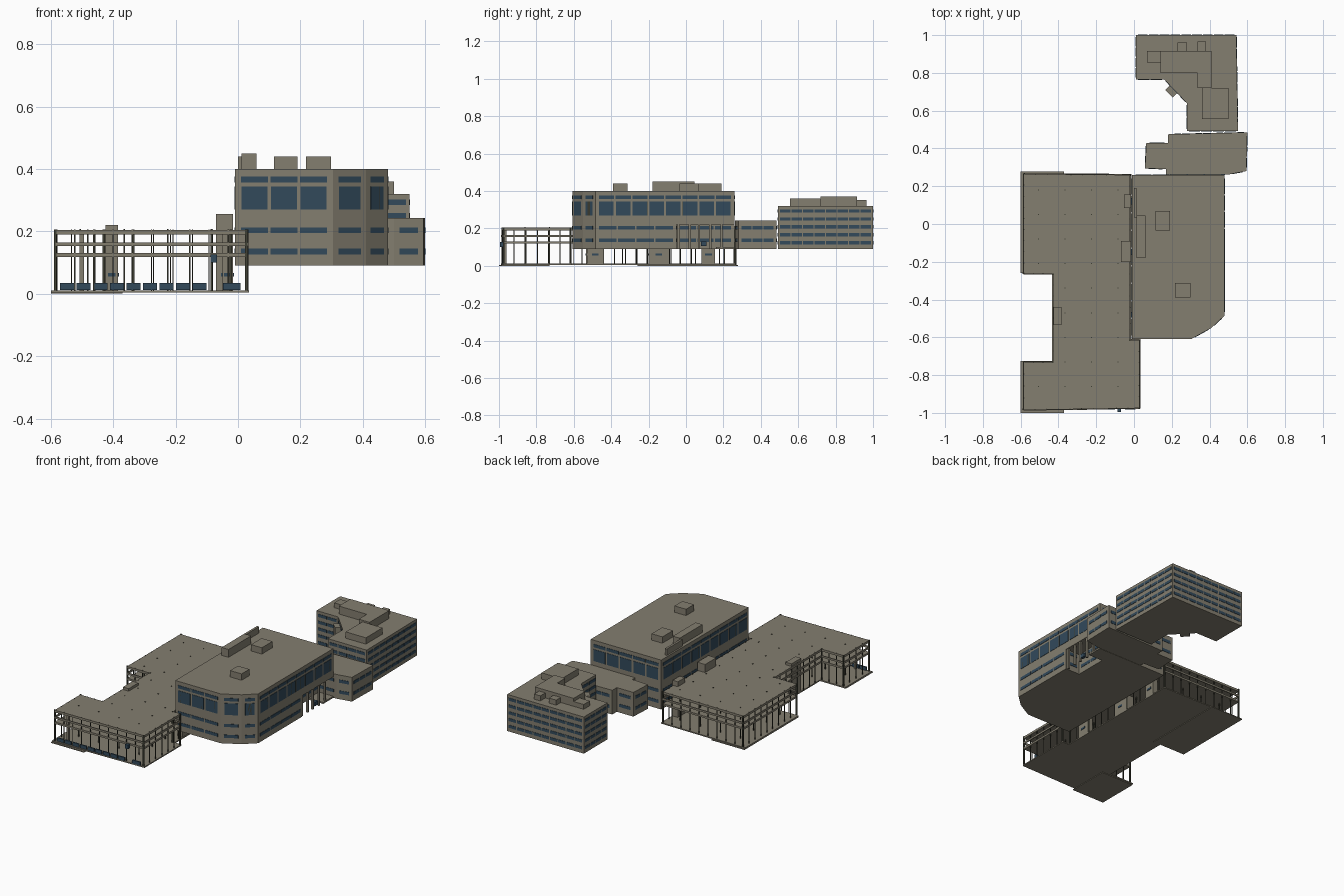
import bpy, bmesh
from mathutils import Vector

cube = bpy.data.objects.get("Cube")
if cube:
    bpy.data.objects.remove(cube)


def material(name, rgb):
    m = bpy.data.materials.new(name)
    m.use_nodes = True
    m.diffuse_color = (*rgb, 1)
    m.node_tree.nodes["Principled BSDF"].inputs["Base Color"].default_value = (*rgb, 1)
    return m


STONE = material("warm grey stone", (0.23, 0.21, 0.16))
GLASS = material("dark blue glass", (0.032, 0.068, 0.105))
METAL = material("dark olive metal", (0.05, 0.052, 0.036))


def prism(bm, pts, z0, z1):
    """Closed solid above a counter-clockwise outline."""
    low = [bm.verts.new((x, y, z0)) for x, y in pts]
    top = [bm.verts.new((x, y, z1)) for x, y in pts]
    bm.faces.new(low[::-1])
    bm.faces.new(top)
    for i in range(len(pts)):
        j = (i + 1) % len(pts)
        bm.faces.new((low[i], low[j], top[j], top[i]))


def rect(x0, x1, y0, y1):
    return [(x0, y0), (x1, y0), (x1, y1), (x0, y1)]


def square(p, r):
    return rect(p[0] - r, p[0] + r, p[1] - r, p[1] + r)


def build(name, mat, solids):
    """One object from a list of (outline, bottom, top)."""
    bm = bmesh.new()
    for pts, z0, z1 in solids:
        prism(bm, pts, z0, z1)
    me = bpy.data.meshes.new(name)
    bm.to_mesh(me)
    bm.free()
    me.materials.append(mat)
    ob = bpy.data.objects.new(name, me)
    bpy.context.collection.objects.link(ob)
    return ob


def edges(poly):
    for i, p in enumerate(poly):
        a, b = Vector(p), Vector(poly[(i + 1) % len(poly)])
        d = (b - a).normalized()
        yield a, b, d, Vector((d.y, -d.x))


def strips(poly, z0, z1, pitch, gap, margin=0.015):
    """Window plates along every wall of an outline."""
    out = []
    for a, b, d, n in edges(poly):
        length = (b - a).length - 2 * margin
        if length < 0.03:
            continue
        count = max(1, round(length / pitch))
        w = length / count
        for k in range(count):
            s = a + d * (margin + k * w + gap / 2)
            e = s + d * (w - gap)
            out.append(([s + n * 0.002, e + n * 0.002, e - n * 0.003, s - n * 0.003][::-1][::-1], z0, z1))
    # outline runs outside edge first, so reverse to stay counter-clockwise
    return [([q[0], q[1], q[2], q[3]], lo, hi) for q, lo, hi in out]


def ring(poly, z0, z1, t):
    """Thin band following an outline."""
    return [([a + n * t, b + n * t, b - n * t, a - n * t], z0, z1) for a, b, d, n in edges(poly)]


# ---- Parking deck
deck = [(-0.585, -0.985), (0.03, -0.975), (0.03, -0.615), (-0.02, -0.615), (-0.02, 0.26),
        (-0.585, 0.265), (-0.585, -0.265), (-0.43, -0.265), (-0.43, -0.73), (-0.585, -0.73)]
ground = [(-0.6, -0.99), (0.035, -0.978), (0.035, -0.61), (-0.012, -0.61), (-0.012, 0.265),
          (-0.6, 0.27), (-0.6, -0.26), (-0.425, -0.26), (-0.425, -0.725), (-0.6, -0.725)]
build("ground_slab", STONE, [(ground, 0.004, 0.011)])
build("ground_apron", STONE, [(rect(-0.6, -0.37, -1.0, -0.73), 0, 0.005),
                              (rect(-0.6, -0.37, -0.26, 0.277), 0, 0.005)])
build("deck_floor", STONE, [(deck, 0.118, 0.13)])
build("deck_rail", STONE, ring(deck, 0.153, 0.165, 0.003))
build("deck_roof", STONE, [(deck, 0.19, 0.204)])

posts = []
for a, b, d, n in edges(deck):
    count = max(1, round((b - a).length / 0.06))
    for k in range(count):
        p = a.lerp(b, k / count) - n * 0.003
        posts.append((square(p, 0.004 if k == 0 else 0.002), 0.011, 0.206))
for i in range(4):
    for j in range(9):
        x, y = -0.505 + 0.14 * i, -0.86 + 0.13 * j
        if x > -0.45 or not -0.74 < y < -0.25:
            posts.append((square((x, y), 0.0025), 0.011, 0.207))
build("deck_posts", METAL, posts)
build("deck_wide_post", STONE, [(rect(-0.508, -0.494, -0.975, -0.96), 0.011, 0.19)])

# ---- Low glazed barrier along the front
panels = [(rect(-0.57 + 0.053 * i, -0.525 + 0.053 * i, -0.982, -0.974), 0.012, 0.034) for i in range(9)]
panels.append((rect(-0.048, 0.008, -0.982, -0.974), 0.012, 0.034))
build("front_barrier", GLASS, panels)
build("front_sign", GLASS, [(rect(-0.088, -0.068, -0.995, -0.976), 0.1, 0.126)])

# ---- Stair towers
towers = [(-0.07, -0.016, -0.2, -0.09, 0.255), (-0.052, -0.016, 0.085, 0.155, 0.235),
          (-0.425, -0.385, -0.535, -0.44, 0.22), (-0.05, -0.016, -0.53, -0.44, 0.19)]
build("stair_towers", STONE, [(rect(*t[:4]), 0.011, t[4]) for t in towers])
signs = []
for x0, x1, y0, y1, top in towers:
    cx, cy = (x0 + x1) / 2, (y0 + y1) / 2
    signs += [(rect(cx - 0.012, cx + 0.012, y0 - 0.003, y0), 0.055, 0.067),
              (rect(x1, x1 + 0.003, cy - 0.018, cy + 0.018), 0.055, 0.067)]
build("tower_signs", GLASS, signs)

# ---- Main block: full outline above, entrance recess below
south = [(-0.01, -0.608), (0.305, -0.608), (0.41, -0.55), (0.48, -0.485)]
main = south + [(0.48, 0.26), (-0.01, 0.26)]
recessed = south + [(0.48, -0.05), (0.38, -0.05), (0.38, 0.26), (-0.01, 0.26)]
build("main_upper", STONE, [(main, 0.222, 0.4)])
build("main_lower", STONE, [(recessed, 0.09, 0.222)])
build("main_thin_windows", GLASS, strips(main, 0.357, 0.376, 0.095, 0.008))
build("main_tall_windows", GLASS, strips(main, 0.27, 0.343, 0.095, 0.012))
build("main_low_windows", GLASS, strips(recessed, 0.194, 0.213, 0.095, 0.008)
      + strips(recessed, 0.126, 0.145, 0.095, 0.008))
build("window_mullions", METAL, strips(main, 0.27, 0.343, 0.0475, 0.0455))
build("recess_columns", STONE, [(square((0.47, y), 0.006), 0.09, 0.222) for y in (-0.04, 0.02, 0.07, 0.13, 0.19)])
build("recess_floor", STONE, [(rect(0.38, 0.48, 0.16, 0.26), 0.09, 0.1)])
build("recess_sign", GLASS, [(rect(0.46, 0.478, 0.08, 0.11), 0.105, 0.13)])
build("main_roof_units", STONE, [(rect(0.012, 0.06, -0.18, 0.045), 0.4, 0.45),
                                 (rect(0, 0.014, 0.035, 0.19), 0.4, 0.44),
                                 (rect(0.115, 0.19, -0.035, 0.07), 0.4, 0.44),
                                 (rect(0.218, 0.298, -0.39, -0.312), 0.4, 0.44)])

# ---- Link block
link = [(0.17, 0.262), (0.5, 0.262), (0.595, 0.28), (0.6, 0.485), (0.18, 0.475),
        (0.18, 0.43), (0.065, 0.43), (0.058, 0.295), (0.17, 0.29)]
build("link_block", STONE, [(link, 0.09, 0.242)])
build("link_windows", GLASS, strips(link, 0.194, 0.213, 0.06, 0.006)
      + strips(link, 0.126, 0.145, 0.06, 0.006))

# ---- Rear block
rear = [(0.28, 0.492), (0.55, 0.492), (0.542, 1.0), (0.01, 1.0), (0.01, 0.765), (0.16, 0.765), (0.28, 0.64)]
build("rear_block", STONE, [(rear, 0.09, 0.32)])
rows = []
for k in range(5):
    z = 0.114 + 0.0425 * k
    rows += strips(rear, z, z + 0.018, 0.06, 0.006, 0.008)
build("rear_windows", GLASS, rows)
build("rear_stair", STONE, [([(0.165, 0.71), (0.205, 0.67), (0.235, 0.70), (0.195, 0.74)], 0.09, 0.3)])
build("rear_roof_units", STONE, [
    ([(0.14, 0.8), (0.335, 0.8), (0.335, 0.72), (0.41, 0.72), (0.41, 0.915), (0.14, 0.915)], 0.32, 0.37),
    (rect(0.36, 0.5, 0.555, 0.72), 0.32, 0.36), (rect(0.07, 0.14, 0.855, 0.915), 0.32, 0.35),
    (rect(0.23, 0.28, 0.915, 0.96), 0.32, 0.352), (rect(0.337, 0.38, 0.915, 0.965), 0.32, 0.352)])
